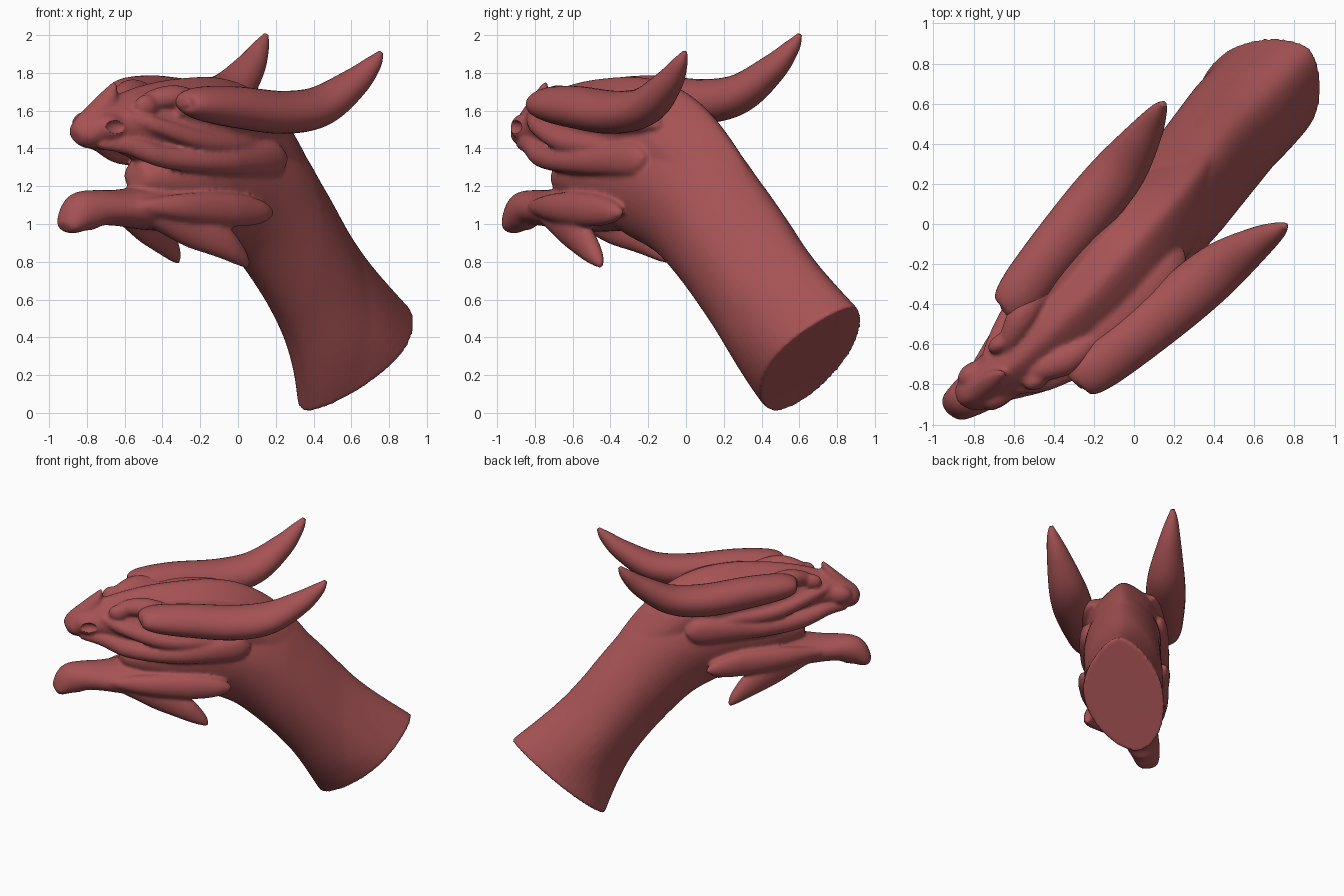
import bpy, bmesh, math
from mathutils import Vector

# Head axis u runs diagonally from snout (-) to neck (+); v is sideways, z up.
R2 = math.sqrt(2)
AXIS = [(-1.4, .0), (-1.25, .02), (-.9, .08), (-.4, .10), (.3, .06), (.7, .01), (1.4, .0)]

def centre(u):
    for (a, ca), (b, cb) in zip(AXIS, AXIS[1:]):
        if u <= b:
            return ca + (cb - ca) * (u - a) / (b - a)
    return AXIS[-1][1]

def world(u, v, z, c=None):
    skew = .5 * max(0, .45 - z) ** 2   # neck foot drifts sideways
    z -= .055 * v * z                  # slight roll of the head
    v += (centre(u) if c is None else c) - skew
    return Vector(((u + v) / R2, (u - v) / R2, z))

def catmull(rows, steps):
    pts = [rows[0]] + list(rows) + [rows[-1]]
    out = []
    for i in range(1, len(pts) - 2):
        p0, p1, p2, p3 = pts[i - 1:i + 3]
        for s in range(steps):
            t = s / steps
            out.append([.5 * (2 * b + (c - a) * t + (2 * a - 5 * b + 4 * c - d) * t * t
                        + (3 * b - a - 3 * c + d) * t ** 3)
                        for a, b, c, d in zip(p0, p1, p2, p3)])
    return out + [list(rows[-1])]

def loft(bm, rows, side=1, keel=0.0, c=None, n=32, steps=8):
    """Closed skin through rows of (u, v, z, half height, half width)."""
    rows = catmull(rows, steps)
    path = [Vector((r[0], r[1] * side, r[2])) for r in rows]
    rings = []
    for i, r in enumerate(rows):
        tan = (path[min(i + 1, len(path) - 1)] - path[max(i - 1, 0)]).normalized()
        across = tan.cross(Vector((0, 0, 1))).normalized()
        up = across.cross(tan)
        h, w = max(r[3], .004), max(r[4], .004)
        ring = []
        for k in range(n):
            a = 2 * math.pi * k / n
            s = math.sin(a)
            narrow = 1 - keel * s * s * (1 if s > 0 else .4)
            p = path[i] + across * (w * math.cos(a) * narrow) + up * (h * s)
            ring.append(bm.verts.new(world(*p, c)))
        rings.append(ring)
    for a, b in zip(rings, rings[1:]):
        for k in range(n):
            bm.faces.new((a[k], a[(k + 1) % n], b[(k + 1) % n], b[k]))
    bm.faces.new(rings[0])
    bm.faces.new(rings[-1])

def blob(bm, u, v, z, r, stretch=(1, 1, 1)):
    made = bmesh.ops.create_uvsphere(bm, u_segments=20, v_segments=12, radius=r)
    for p in made['verts']:
        o = Vector(p.co[i] * stretch[i] for i in range(3))
        p.co = world(u + o.x, v + o.y, z + o.z)

skin = bpy.data.materials.new("dusty_red")
skin.diffuse_color = (.38, .085, .088, 1)

def finish(name, bm):
    bmesh.ops.recalc_face_normals(bm, faces=bm.faces)
    for f in bm.faces:
        f.smooth = True
    me = bpy.data.meshes.new(name)
    bm.to_mesh(me)
    bm.free()
    me.materials.append(skin)
    ob = bpy.data.objects.new(name, me)
    bpy.context.collection.objects.link(ob)
    return ob

body = bmesh.new()
# Neck, from the back of the mouth to the cut end
loft(body, [(-.86, 0, 1.25, .03, .03), (-.82, 0, 1.25, .10, .11), (-.58, 0, 1.26, .22, .215),
            (-.25, 0, 1.27, .34, .26), (.05, 0, 1.19, .37, .27), (.30, 0, .98, .345, .27),
            (.62, 0, .63, .34, .275), (.92, 0, .285, .425, .28)], keel=.3, n=48)
# Skull and snout with a ridge running back on to the neck
loft(body, [(-1.235, 0, 1.46, .04, .04), (-1.20, 0, 1.475, .08, .085), (-1.12, 0, 1.505, .115, .115),
            (-.98, 0, 1.53, .15, .145), (-.82, 0, 1.53, .20, .19), (-.6, 0, 1.52, .245, .25),
            (-.25, 0, 1.51, .265, .27), (.0, 0, 1.43, .26, .24), (.25, 0, 1.23, .23, .2),
            (.5, 0, .93, .18, .15)], keel=.5)
# Lower jaw with a blunt, forward-leaning tip
loft(body, [(-1.31, 0, .98, .03, .05), (-1.28, 0, 1.0, .06, .08), (-1.2, 0, 1.06, .105, .105),
            (-1.1, 0, 1.085, .095, .125), (-.98, 0, 1.085, .095, .15), (-.8, 0, 1.085, .115, .19),
            (-.55, 0, 1.10, .14, .22), (-.2, 0, 1.12, .15, .2)])
# Nose spike
loft(body, [(-1.18, 0, 1.53, .05, .06), (-1.09, 0, 1.6, .055, .06), (-1.03, 0, 1.67, .042, .05),
            (-.985, 0, 1.75, .012, .015)])
for s in (1, -1):
    # Lip fold running into the upper cheek spike
    loft(body, [(-1.14, .06, 1.43, .03, .03), (-1.0, .11, 1.425, .05, .045), (-.82, .17, 1.37, .06, .055),
                (-.55, .235, 1.35, .065, .06), (-.25, .255, 1.36, .085, .06), (-.05, .255, 1.365, .085, .05),
                (.03, .25, 1.37, .02, .02)], s)
    # Cheek fold below the eye
    loft(body, [(-1.0, .1, 1.58, .03, .03), (-.85, .18, 1.53, .045, .04), (-.6, .25, 1.46, .05, .04),
                (-.3, .26, 1.43, .04, .03), (-.1, .24, 1.42, .01, .01)], s)
    # Shoulder between skull ridge and horn
    loft(body, [(-.74, .17, 1.62, .04, .06), (-.5, .18, 1.62, .09, .13), (-.2, .19, 1.59, .10, .15),
                (-.02, .19, 1.56, .07, .10), (.08, .18, 1.53, .01, .03)], s)
    # Jaw side spike
    loft(body, [(-.95, .13, 1.1, .03, .03), (-.7, .2, 1.1, .075, .06), (-.4, .25, 1.09, .09, .06),
                (-.2, .275, 1.08, .065, .05), (-.11, .29, 1.075, .015, .015)], s)
    # Downward chin spike
    loft(body, [(-.85, .1, 1.06, .06, .06), (-.62, .16, 1.0, .11, .07), (-.45, .22, .92, .09, .06),
                (-.33, .25, .835, .05, .04), (-.28, .26, .785, .015, .015)], s)
    # Brow, eye bump and nostril swelling
    loft(body, [(-.91, .08, 1.63, .03, .03), (-.82, .12, 1.67, .055, .06), (-.7, .16, 1.69, .06, .07),
                (-.55, .18, 1.68, .03, .04)], s)
    blob(body, -.89, .13 * s, 1.64, .065, (1.1, .7, .9))
    blob(body, -1.09, .08 * s, 1.52, .075, (1.2, .85, .95))

head = finish("head_and_neck", body)
remesh = head.modifiers.new("fuse", 'REMESH')
remesh.mode = 'VOXEL'
remesh.voxel_size = .012
remesh.use_smooth_shade = True
soft = head.modifiers.new("soften", 'SMOOTH')
soft.factor = .5
soft.iterations = 8

# Nostril hollows
holes = bmesh.new()
for s in (1, -1):
    blob(holes, -1.10, .15 * s, 1.525, .055, (1.2, .8, .7))
cutter = finish("nostril_cutter", holes)
cutter.hide_render = True
cutter.hide_viewport = True
cutter.display_type = 'WIRE'
cut = head.modifiers.new("nostrils", 'BOOLEAN')
cut.operation = 'DIFFERENCE'
cut.object = cutter

# Pair of swept horns
for s, name in ((1, "right_horn"), (-1, "left_horn")):
    bm = bmesh.new()
    loft(bm, [(-.77, .25, 1.665, .02, .03), (-.74, .25, 1.665, .06, .09), (-.64, .265, 1.66, .092, .12),
              (-.42, .295, 1.645, .112, .13), (-.1, .325, 1.62, .115, .14), (.15, .35, 1.655, .105, .13),
              (.36, .39, 1.78, .078, .085), (.48, .42, 1.89, .045, .045), (.53, .43, 1.955, .014, .014)],
         s, c=.11)
    finish(name, bm)
